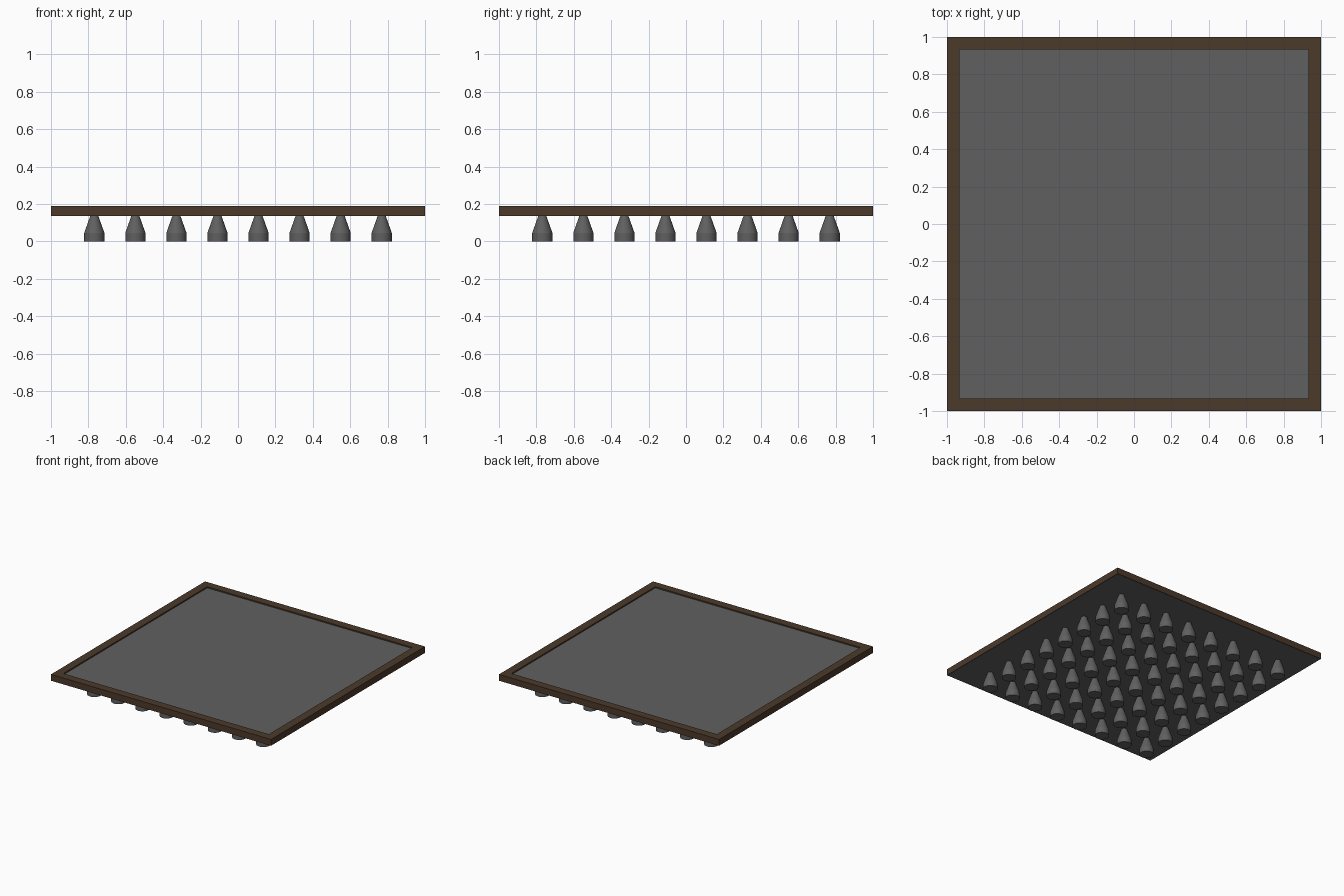
import bpy, bmesh, math

if "Cube" in bpy.data.objects:
    bpy.data.objects.remove(bpy.data.objects["Cube"])


def material(name, rgb):
    m = bpy.data.materials.new(name)
    m.diffuse_color = (*rgb, 1)
    m.use_nodes = True
    m.node_tree.nodes["Principled BSDF"].inputs["Base Color"].default_value = m.diffuse_color
    return m


WOOD = material("dark brown wood", (0.070, 0.041, 0.023))
GREY = material("iron grey", (0.117, 0.117, 0.117))
RUST = material("rusty tip", (0.19, 0.08, 0.02))
PANEL_TOP = 0.178


def make(name, bm, mats):
    bmesh.ops.recalc_face_normals(bm, faces=bm.faces)
    me = bpy.data.meshes.new(name)
    bm.to_mesh(me)
    bm.free()
    for m in mats:
        me.materials.append(m)
    ob = bpy.data.objects.new(name, me)
    bpy.context.collection.objects.link(ob)
    return ob


def loft(bm, rings, closed=False):
    """Join successive rings of vertices; cap the ends unless closed."""
    vs = [[bm.verts.new(p) for p in r] for r in rings]
    n = len(vs[0])
    pairs = list(zip(vs, vs[1:])) + ([(vs[-1], vs[0])] if closed else [])
    for a, b in pairs:
        for i in range(n):
            j = (i + 1) % n
            bm.faces.new((a[i], a[j], b[j], b[i]))
    if not closed:
        bm.faces.new(vs[0])
        bm.faces.new(vs[-1])


def square(h, z):
    return [(-h, -h, z), (h, -h, z), (h, h, z), (-h, h, z)]


def circle(r, z, n=32):
    return [(r * math.cos(math.tau * i / n), r * math.sin(math.tau * i / n), z)
            for i in range(n)]


# Square frame
bm = bmesh.new()
loft(bm, [square(1, 0.136), square(1, 0.188), square(0.933, 0.188),
          square(0.933, 0.136)], closed=True)
make("frame", bm, [WOOD])

# Panel: recessed on top, and covering the frame's underside
bm = bmesh.new()
loft(bm, [square(0.995, 0.135), square(0.995, 0.14),
          square(0.94, 0.14), square(0.94, PANEL_TOP)])
make("panel", bm, [GREY])

# Spike: straight base, tapered upper part, rusty tip level with the panel
bm = bmesh.new()
profile = [(0.054, 0), (0.054, 0.045), (0.022, 0.135),
           (0.012, 0.162), (0.007, PANEL_TOP)]
loft(bm, [circle(r, z) for r, z in profile])
bm.normal_update()
for f in bm.faces:
    if f.calc_center_median().z > 0.165:
        f.material_index = 1
spike = make("spike", bm, [GREY, RUST])
bpy.context.view_layer.objects.active = spike
spike.select_set(True)
bpy.ops.object.shade_smooth_by_angle(angle=math.radians(15))

# Eight by eight grid of spikes
for i in range(8):
    for j in range(8):
        ob = spike if i == j == 0 else spike.copy()
        if ob is not spike:
            ob.name = f"spike_{i}_{j}"
            bpy.context.collection.objects.link(ob)
        ob.location = ((i - 3.5) * 0.2195, (j - 3.5) * 0.2195, 0)
